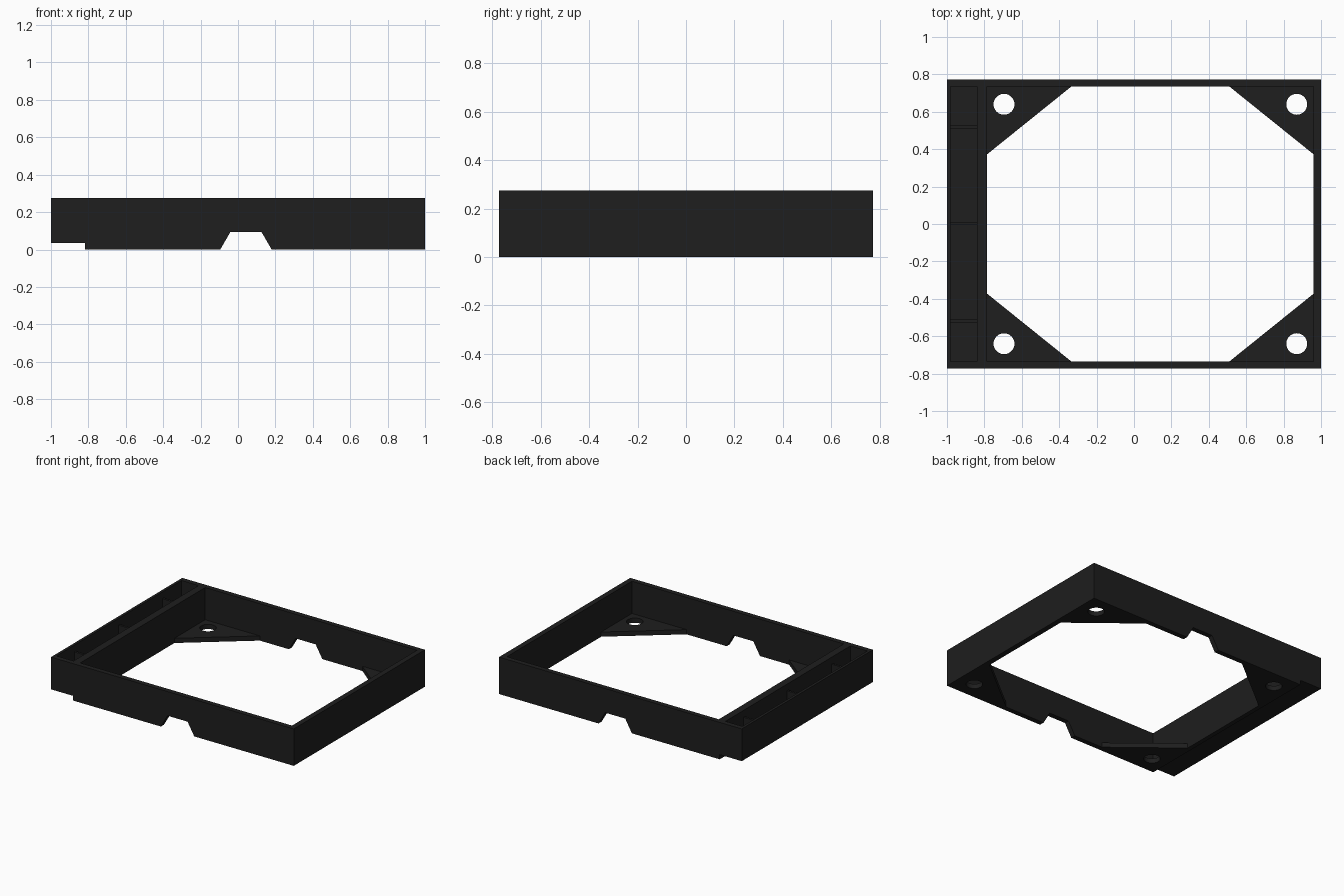
import bpy, bmesh
from mathutils import Vector

if "Cube" in bpy.data.objects:
    bpy.data.objects.remove(bpy.data.objects["Cube"])


def prism(name, points, offset):
    """Closed prism from a planar outline swept along an offset."""
    bm = bmesh.new()
    face = bm.faces.new([bm.verts.new(p) for p in points])
    new = bmesh.ops.extrude_face_region(bm, geom=[face], use_keep_orig=True)["geom"]
    bmesh.ops.translate(bm, vec=Vector(offset),
                        verts=[g for g in new if isinstance(g, bmesh.types.BMVert)])
    bmesh.ops.recalc_face_normals(bm, faces=bm.faces)
    mesh = bpy.data.meshes.new(name)
    bm.to_mesh(mesh)
    bm.free()
    obj = bpy.data.objects.new(name, mesh)
    bpy.context.collection.objects.link(obj)
    return obj


def box(name, x0, x1, y0, y1, z0, z1):
    return prism(name, [(x0, y0, z0), (x1, y0, z0), (x1, y1, z0), (x0, y1, z0)],
                 (0, 0, z1 - z0))


def cut(target, cutter):
    cutter.hide_render = True
    mod = target.modifiers.new("cut", 'BOOLEAN')
    mod.operation = 'DIFFERENCE'
    mod.solver = 'EXACT'
    mod.object = cutter
    bpy.context.view_layer.objects.active = target
    bpy.ops.object.modifier_apply(modifier=mod.name)
    bpy.data.objects.remove(cutter)


W, H = 0.772, 0.275          # half depth and height
X0, X1, Y = -0.785, 0.96, 0.735   # main opening
PLATE = 0.035                # corner plate thickness

# Frame body: stepped left end and trapezoid notch seen from the front
profile = [(-1, 0.035), (-0.818, 0.035), (-0.818, 0), (-0.095, 0), (-0.04, 0.095),
           (0.125, 0.095), (0.18, 0), (1, 0), (1, H), (-1, H)]
frame = prism("tray_frame", [(x, -W, z) for x, z in profile], (0, 2 * W, 0))

# Main opening above the corner plates
cut(frame, box("opening_cutter", X0, X1, -Y, Y, PLATE, 0.4))

# Eight-sided opening that leaves the corner plates
a, b, c = -0.335, 0.51, 0.373
octagon = [(a, -Y), (b, -Y), (X1, -c), (X1, c), (b, Y), (a, Y), (X0, c), (X0, -c)]
cut(frame, prism("floor_cutter", [(x, y, -0.1) for x, y in octagon], (0, 0, 0.3)))

# Screw holes
for x in (-0.695, 0.87):
    for y in (-0.64, 0.64):
        bpy.ops.mesh.primitive_cylinder_add(vertices=32, radius=0.056, depth=0.2,
                                            location=(x, y, 0.02))
        cut(frame, bpy.context.object)

# Side compartment: open slot above the ribs, then four pockets between them
cut(frame, box("slot_cutter", -0.98, -0.84, -Y, Y, 0.225, 0.4))
ribs = [-0.518, 0.003, 0.518]
starts = [-Y] + [r + 0.008 for r in ribs]
ends = [r - 0.008 for r in ribs] + [Y]
for y0, y1 in zip(starts, ends):
    cut(frame, box("pocket_cutter", -0.98, -0.84, y0, y1, 0.07, 0.35))

# Black plastic
mat = bpy.data.materials.new("black_plastic")
mat.diffuse_color = (0.013, 0.013, 0.013, 1)
mat.use_nodes = True
mat.node_tree.nodes["Principled BSDF"].inputs["Base Color"].default_value = mat.diffuse_color
frame.data.materials.clear()
frame.data.materials.append(mat)
for poly in frame.data.polygons:
    poly.material_index = 0
bpy.ops.object.select_all(action='DESELECT')
frame.select_set(True)
bpy.context.view_layer.objects.active = frame
bpy.ops.object.shade_smooth_by_angle()
